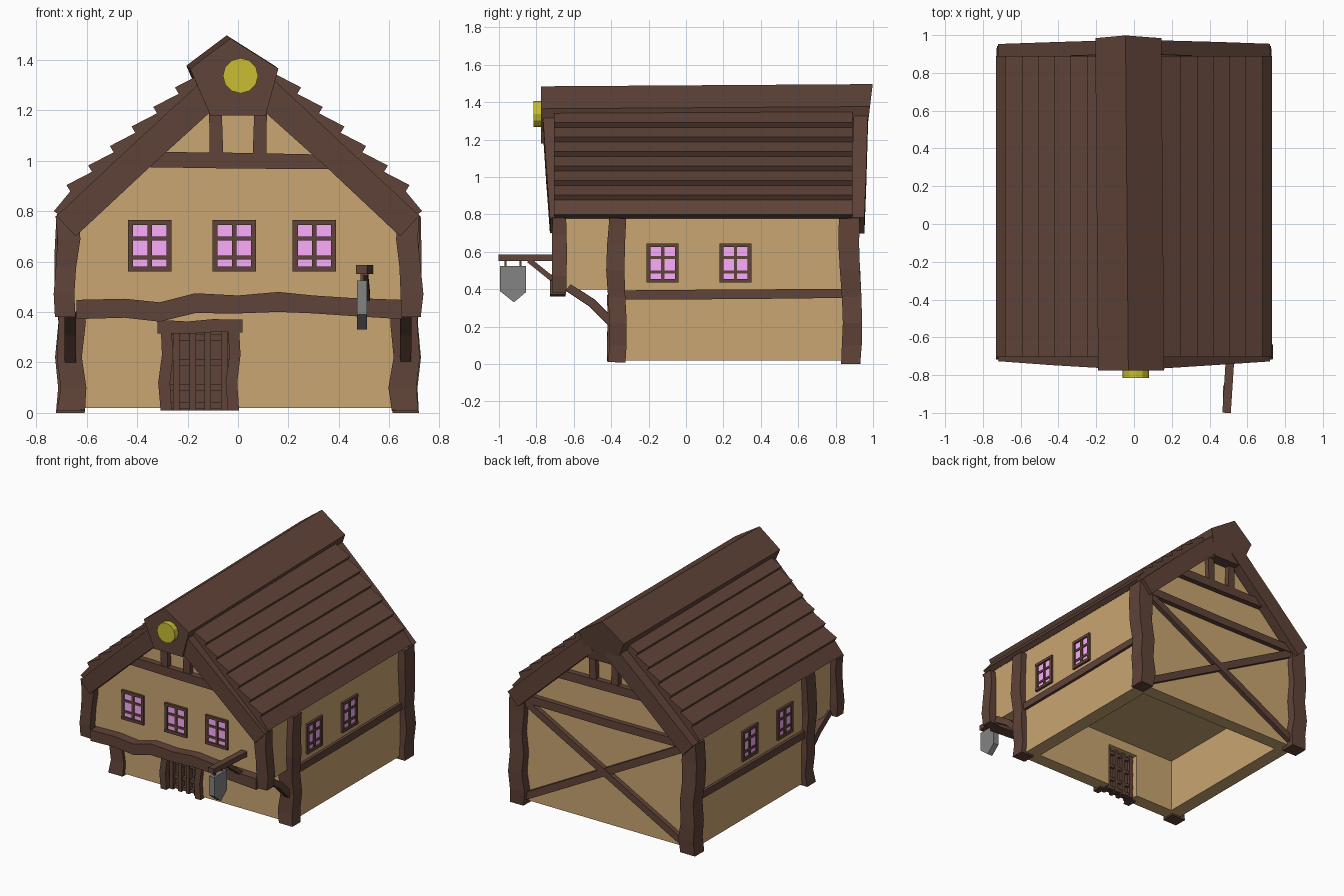
import bpy, bmesh, random
from math import sin, cos, pi
from mathutils import Vector

if "Cube" in bpy.data.objects:
    bpy.data.objects.remove(bpy.data.objects["Cube"])

random.seed(4)


def material(name, rgb):
    m = bpy.data.materials.new(name)
    m.diffuse_color = (*[(c / 255) ** 2.2 for c in rgb], 1)
    m.use_nodes = True
    m.node_tree.nodes["Principled BSDF"].inputs["Base Color"].default_value = m.diffuse_color
    return m


WOOD = material("wood", (96, 69, 59))
PLASTER = material("plaster", (200, 164, 112))
GLASS = material("glass", (252, 172, 252))
GOLD = material("gold", (200, 188, 53))
METAL = material("metal", (130, 130, 130))
W = .675  # half width of the walls


def finish(name, bm, mat):
    bmesh.ops.recalc_face_normals(bm, faces=bm.faces)
    me = bpy.data.meshes.new(name)
    bm.to_mesh(me)
    bm.free()
    me.materials.append(mat)
    ob = bpy.data.objects.new(name, me)
    bpy.context.collection.objects.link(ob)
    return ob


def loft(bm, rings):
    """Skin a list of equal closed rings and cap both ends."""
    vs = [[bm.verts.new(p) for p in r] for r in rings]
    n = len(vs[0])
    for a, b in zip(vs, vs[1:]):
        for i in range(n):
            bm.faces.new((a[i], a[(i + 1) % n], b[(i + 1) % n], b[i]))
    bm.faces.new(vs[0])
    bm.faces.new(vs[-1])


def boxes(name, corners, mat):
    bm = bmesh.new()
    for (x0, y0, z0), (x1, y1, z1) in corners:
        loft(bm, [[(x0, y0, z), (x1, y0, z), (x1, y1, z), (x0, y1, z)] for z in (z0, z1)])
    return finish(name, bm, mat)


def prism(name, pts, axis, lo, hi, mat):
    bm = bmesh.new()
    place = (lambda a, b, t: (t, a, b)) if axis == 'x' else (lambda a, b, t: (a, t, b))
    loft(bm, [[place(a, b, t) for a, b in pts] for t in (lo, hi)])
    return finish(name, bm, mat)


def beam(name, pts, depth, width, ref, jitter=0.0):
    """Hewn timber along pts: depth along the ref axis, width across it."""
    pts = [Vector(p) for p in pts]
    t = (pts[-1] - pts[0]).normalized()
    a = Vector(ref)
    a = (a - t * a.dot(t)).normalized()
    b = t.cross(a)
    rings = []
    for p in pts:
        d = a * depth / 2 * (1 + random.uniform(-jitter, jitter))
        w = b * width / 2 * (1 + random.uniform(-jitter, jitter))
        rings.append([p - d - w, p + d - w, p + d + w, p - d + w])
    bm = bmesh.new()
    loft(bm, rings)
    return finish(name, bm, WOOD)


def window(name, place, w, z0, z1):
    """Pane, frame and glazing bars; place maps (across, outward, z) to the world."""
    h, f = w / 2, 0.02
    zs = [z0 + (z1 - z0) * k for k in (0.27, 0.64)]
    bars = [((-h, -.01, z0), (-h + f, .014, z1)), ((h - f, -.01, z0), (h, .014, z1)),
            ((-h, -.01, z0), (h, .016, z0 + f)), ((-h, -.01, z1 - f), (h, .016, z1)),
            ((-.009, 0, z0), (.009, .011, z1))]
    bars += [((-h, 0, z - .008), (h, .010, z + .008)) for z in zs]
    boxes(name + "_frame", [(place(*a), place(*b)) for a, b in bars], WOOD)
    boxes(name + "_pane", [(place(-h + .01, -.01, z0 + .01), place(h - .01, .004, z1 - .01))], GLASS)


def under(x):
    """Height of the roof underside."""
    return .77 + .9 * (.71 - abs(x))


# Plaster walls: solid upper floor with gable, hollow ground floor with door opening
prism("upper_walls", [(-W, .40), (W, .40), (W, .80), (0, 1.40), (-W, .80)],
      'y', -.66, .88, PLASTER)
V = W - .10
boxes("lower_walls", [((-W, -.39, .02), (-.27, -.295, .40)), ((-.03, -.39, .02), (W, -.295, .40)),
                      ((-.27, -.39, .33), (-.03, -.295, .40)), ((-W, .785, .02), (W, .88, .40)),
                      ((-W, -.295, .02), (-V, .785, .40)), ((V, -.295, .02), (W, .785, .40))],
      PLASTER)

# Roof: overlapping planks on both slopes, and a ridge cap
profile = [(.70, under(.70)), (.73, .80)]
for i in range(7):
    lo = .645 - i * .086
    profile.append((lo + .02, under(lo) + .05))
    if i < 6:
        profile.append((lo + .035, under(lo) + .075))
profile += [(0, under(0) + .02), (0, under(0))]
for s, side in ((1, "right"), (-1, "left")):
    prism("roof_planks_" + side, [(s * x, z) for x, z in profile], 'y', -.705, .89, WOOD)
cap = [(-.03, 1.485), (.16, 1.365), (.11, 1.18), (-.11, 1.18), (-.19, 1.365)]
bm = bmesh.new()
loft(bm, [[(x, -.775, z) for x, z in cap],
          [(x - .015, 1.0 - (1.5 - z) * .12, z + .012) for x, z in cap]])
finish("ridge_cap", bm, WOOD)

# Gable timbers at front and back
for y, lean, end in ((-.69, -.04, "front"), (.915, .02, "back")):
    for s in (-1, 1):
        tag = end + ("_right" if s > 0 else "_left")
        beam("bargeboard_" + tag, [(s * .68, y, under(.68) - .055),
                                   (s * .4, y + lean * .5, under(.4) - .045),
                                   (s * .08, y + lean, under(.08) - .04)], .075, .115, (0, 1, 0), .05)
        yw = -.665 if end == "front" else .885
        beam("gable_stud_" + tag, [(s * .085, yw, 1.0), (s * .09, yw, 1.22)], .06, .052, (0, 1, 0), .08)
    beam("collar_beam_" + end, [(-.38, yw, 1.005), (0, yw, 1.0), (.38, yw, .995)], .07, .06, (0, 1, 0), .06)

# Corner posts, side rails and jetty braces
for s, side in ((1, "right"), (-1, "left")):
    bend = ((0, .665), (.1, .655), (.22, .672), (.36, .66), (.5, .675), (.64, .67), (.78, .668))
    beam("middle_post_" + side, [(s * (x - .003), -.37 + .008 * sin(z * 9), z + .01 * (z == 0))
                                 for z, x in bend], .105, .095, (1, 0, 0), .06)
    beam("back_post_" + side, [(s * x, .88 + .01 * sin(z * 7), z) for z, x in bend],
         .11, .105, (1, 0, 0), .06)
    beam("front_post_" + side, [(s * x, -.677, z) for z, x in
                                ((.38, .685), (.47, .69), (.58, .682), (.69, .67), (.78, .678))],
         .085, .075, (1, 0, 0), .07)
    beam("side_rail_" + side, [(s * .665, -.35, .37), (s * .665, .25, .373), (s * .665, .86, .378)],
         .06, .05, (1, 0, 0), .05)
    beam("jetty_brace_" + side, [(s * .665, -.39, .215), (s * .665, -.50, .325), (s * .665, -.63, .41)],
         .045, .045, (1, 0, 0), .06)

# Wavy front beam
beam("front_beam", [(x, -.685, z) for x, z in
                    ((-.64, .41), (-.45, .415), (-.31, .40), (-.17, .435), (0, .43),
                     (.16, .44), (.3, .43), (.45, .42), (.65, .41))], .08, .075, (0, 1, 0), .06)

# Back wall tie beam and crossed braces
beam("back_tie_beam", [(-.64, .885, .75), (0, .885, .745), (.64, .885, .75)], .06, .055, (0, 1, 0), .05)
for s, side in ((1, "right"), (-1, "left")):
    beam("back_brace_" + side, [(s * .63, .885, .73), (0, .885, .39), (-s * .63, .885, .05)],
         .05 + .004 * s, .05, (0, 1, 0), .05)

# Windows
for n, cx in enumerate((-.35, -.015, .303)):
    window("front_window_%d" % n, lambda u, d, z, c=cx: (c + u, -.66 - d, z), .172, .56, .765)
for s, side in ((1, "right"), (-1, "left")):
    for n, cy in enumerate((-.125, .265)):
        window("%s_window_%d" % (side, n), lambda u, d, z, c=cy, k=s: (k * (W + d), c + u, z),
               .17, .435, .645)

# Door: panel with raised lattice on both faces, jambs and lintel
lattice = [((-.27, -.355, .01), (-.03, -.345, .34))]
lattice += [((x - .013, -.39, .01), (x + .013, -.325, .33)) for x in (-.245, -.18, -.12, -.055)]
lattice += [((-.27, -.38, z - .012), (-.03, -.33, z + .012)) for z in (.03, .10, .20, .30)]
boxes("door", lattice, WOOD)
for x, side in ((-.285, "left"), (-.018, "right")):
    beam("door_jamb_" + side, [(x, -.385, .01), (x - .008, -.385, .12), (x + .006, -.385, .23),
                               (x, -.385, .33)], .07, .045, (0, 1, 0), .08)
beam("door_lintel", [(-.32, -.385, .342), (-.2, -.385, .338), (-.1, -.385, .346), (.018, -.385, .345)],
     .07, .052, (0, 1, 0), .07)

# Round gable ornament
prism("gable_disc", [(.01 + .07 * cos(pi * k / 6), 1.337 + .07 * sin(pi * k / 6)) for k in range(12)],
      'y', -.815, -.76, GOLD)

# Hanging sign with its bracket
beam("sign_arm", [(.49, -1.0, .568), (.512, -.66, .568)], .045, .036, (1, 0, 0))
beam("sign_brace", [(.50, -.84, .555), (.508, -.74, .475), (.51, -.66, .41)], .03, .028, (1, 0, 0))
boxes("sign_hooks", [((.485, y - .006, .51), (.5, y + .006, .56)) for y in (-.965, -.885)], WOOD)
prism("sign_board", [(-.995, .525), (-.855, .525), (-.855, .385), (-.92, .33), (-.995, .39)],
      'x', .472, .512, METAL)
